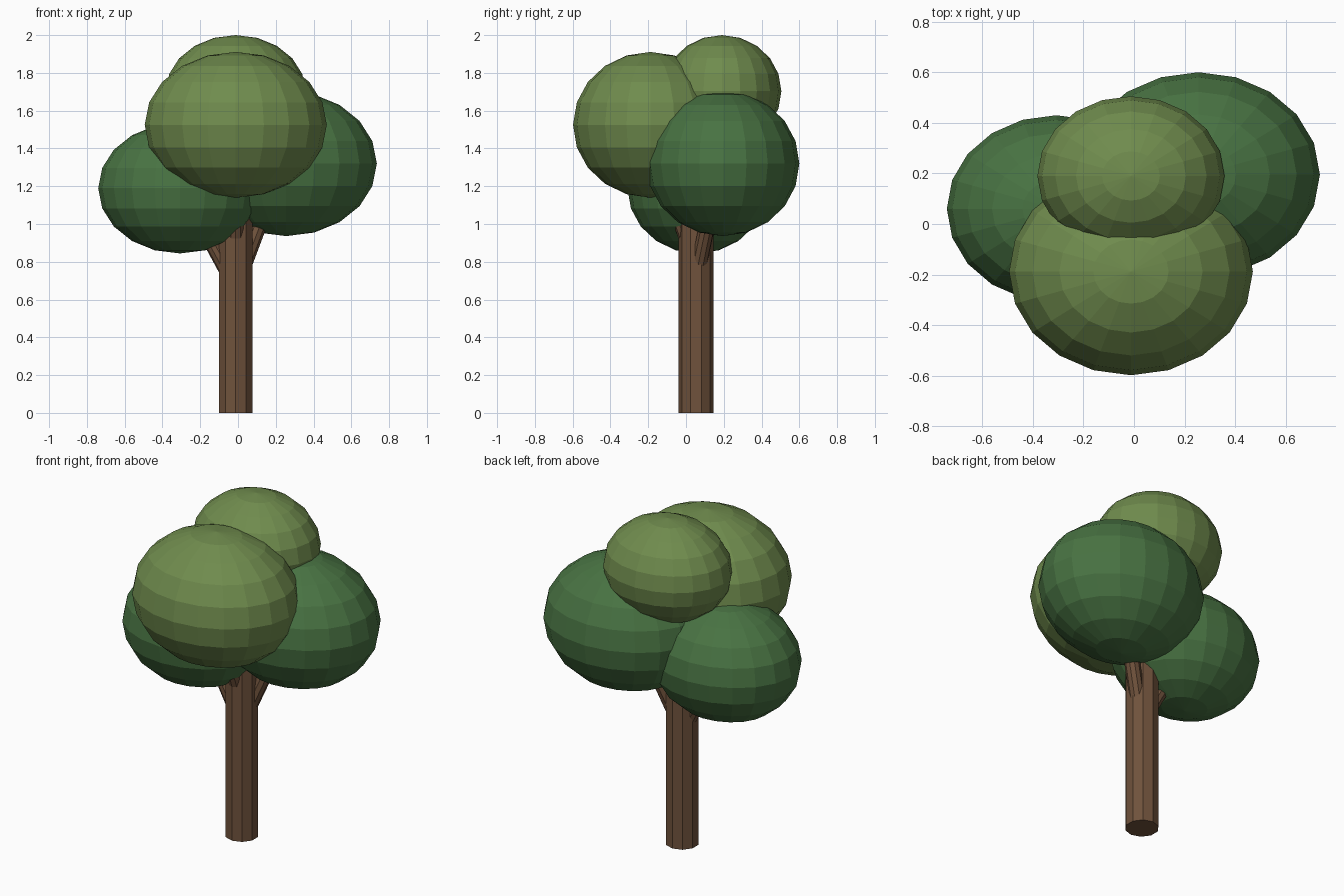
import bpy
from mathutils import Vector

if "Cube" in bpy.data.objects:
    bpy.data.objects.remove(bpy.data.objects["Cube"])


def material(name, rgb):
    m = bpy.data.materials.new(name)
    m.diffuse_color = (*rgb, 1)
    m.use_nodes = True
    m.node_tree.nodes["Principled BSDF"].inputs["Base Color"].default_value = m.diffuse_color
    return m


bark = material("bark", (0.16, 0.085, 0.045))
light_leaf = material("light_leaf", (0.16, 0.26, 0.075))
dark_leaf = material("dark_leaf", (0.065, 0.17, 0.055))


def foliage(name, centre, radii, mat):
    bpy.ops.mesh.primitive_uv_sphere_add(segments=20, ring_count=10, radius=1, location=centre)
    ob = bpy.context.object
    ob.name = name
    ob.scale = radii
    ob.data.materials.append(mat)
    bpy.ops.object.transform_apply(location=False, rotation=False, scale=True)


def limb(name, start, end, r1, r2, sides):
    a, b = Vector(start), Vector(end)
    d = b - a
    bpy.ops.mesh.primitive_cone_add(vertices=sides, radius1=r1, radius2=r2,
                                    depth=d.length, location=(a + b) / 2)
    ob = bpy.context.object
    ob.name = name
    if abs(d.x) + abs(d.y) > 1e-6:
        ob.rotation_euler = d.to_track_quat('Z', 'Y').to_euler()
    ob.data.materials.append(bark)


# Trunk
limb("trunk", (-0.012, 0.053, 0), (-0.012, 0.053, 1.1), 0.0925, 0.0925, 10)

# Branches, each running into its leaf clump
limb("left_branch", (-0.01, 0.053, 0.66), (-0.27, 0.06, 1.14), 0.04, 0.04, 10)
limb("right_branch", (0.015, 0.06, 0.74), (0.21, 0.165, 1.26), 0.043, 0.043, 10)
limb("front_branch", (-0.012, 0.05, 0.80), (-0.012, -0.15, 1.36), 0.043, 0.043, 10)

# Leaf clumps
foliage("left_leaves", (-0.307, 0.06, 1.19), (0.433, 0.37, 0.346), dark_leaf)
foliage("right_leaves", (0.255, 0.195, 1.32), (0.48, 0.405, 0.384), dark_leaf)
foliage("front_leaves", (-0.012, -0.188, 1.525), (0.482, 0.41, 0.386), light_leaf)
foliage("top_leaves", (-0.012, 0.19, 1.703), (0.37, 0.315, 0.297), light_leaf)
